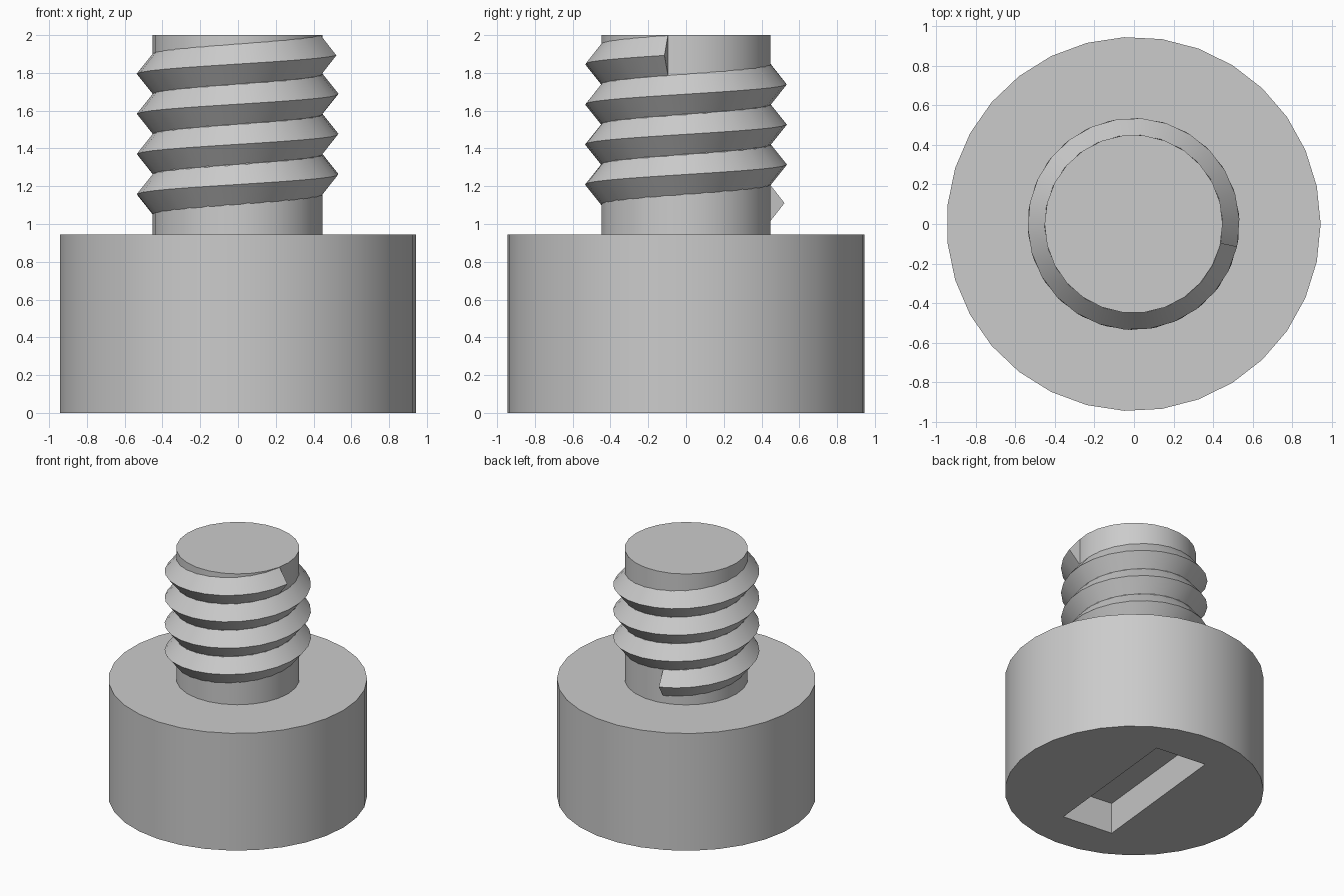
import bpy, bmesh, math

cube = bpy.data.objects.get("Cube")
if cube:
    bpy.data.objects.remove(cube, do_unlink=True)

# Main dimensions
CX = -0.002
HEAD_R, HEAD_H = 0.945, 0.945
SHAFT_R, CREST_R, TOP = 0.45, 0.535, 2.0
PITCH = 0.2125
SLOT = (0.427, 1.213, 0.25)

# Single grey colour
grey = bpy.data.materials.new("plain_grey")
grey.use_nodes = True
grey.diffuse_color = (0.6, 0.6, 0.6, 1)
grey.node_tree.nodes["Principled BSDF"].inputs["Base Color"].default_value = (0.6, 0.6, 0.6, 1)


def activate(ob):
    bpy.ops.object.select_all(action='DESELECT')
    ob.select_set(True)
    bpy.context.view_layer.objects.active = ob


def finish(ob):
    activate(ob)
    bpy.ops.object.shade_smooth_by_angle(angle=math.radians(30))


def make_object(name, bm):
    bmesh.ops.recalc_face_normals(bm, faces=bm.faces)
    mesh = bpy.data.meshes.new(name)
    bm.to_mesh(mesh)
    bm.free()
    mesh.materials.append(grey)
    ob = bpy.data.objects.new(name, mesh)
    bpy.context.collection.objects.link(ob)
    return ob


def prism(name, sides, radius, z0, z1):
    """Upright cylinder with its first corner on +x."""
    bm = bmesh.new()
    ring = [bm.verts.new((CX + radius * math.cos(math.tau * i / sides),
                          radius * math.sin(math.tau * i / sides), z0))
            for i in range(sides)]
    base = bm.faces.new(ring)
    top = bmesh.ops.extrude_face_region(bm, geom=[base])["geom"]
    moved = [v for v in top if isinstance(v, bmesh.types.BMVert)]
    bmesh.ops.translate(bm, verts=moved, vec=(0, 0, z1 - z0))
    if not base.is_valid or len(bm.faces) < sides + 2:
        bm.faces.new(ring)
    return make_object(name, bm)


# Head with a driver slot cut into its underside
head = prism("head", 31, HEAD_R, 0, HEAD_H)
bpy.ops.mesh.primitive_cube_add(size=1, location=(CX, 0, 0),
                                rotation=(0, 0, -math.pi / 31))
cutter = bpy.context.object
cutter.name = "slot_cutter"
cutter.scale = (SLOT[0], SLOT[1], SLOT[2] * 2)
cutter.hide_render = True
cutter.data.materials.append(grey)
cut = head.modifiers.new("slot", 'BOOLEAN')
cut.operation, cut.solver, cut.object = 'DIFFERENCE', 'EXACT', cutter
activate(head)
bpy.ops.object.modifier_apply(modifier=cut.name)
bpy.data.objects.remove(cutter, do_unlink=True)
finish(head)

# Plain shaft
finish(prism("shaft", 26, SHAFT_R, HEAD_H - 0.02, TOP))

# Helical V-shaped thread with flat ends
bm = bmesh.new()
start, end, steps = math.radians(103), math.radians(1427.7), 96
profile = [(SHAFT_R, -PITCH / 2), (CREST_R, 0), (SHAFT_R, PITCH / 2), (SHAFT_R - 0.04, 0)]
rings = []
for i in range(steps + 1):
    a = start + (end - start) * i / steps
    mid = 1.05 + PITCH * a / math.tau
    rings.append([bm.verts.new((CX + r * math.cos(a), r * math.sin(a), mid + dz))
                  for r, dz in profile])
for lower, upper in zip(rings, rings[1:]):
    for j in range(4):
        k = (j + 1) % 4
        bm.faces.new((lower[j], lower[k], upper[k], upper[j]))
bm.faces.new(rings[0])
bm.faces.new(rings[-1])
finish(make_object("thread", bm))
